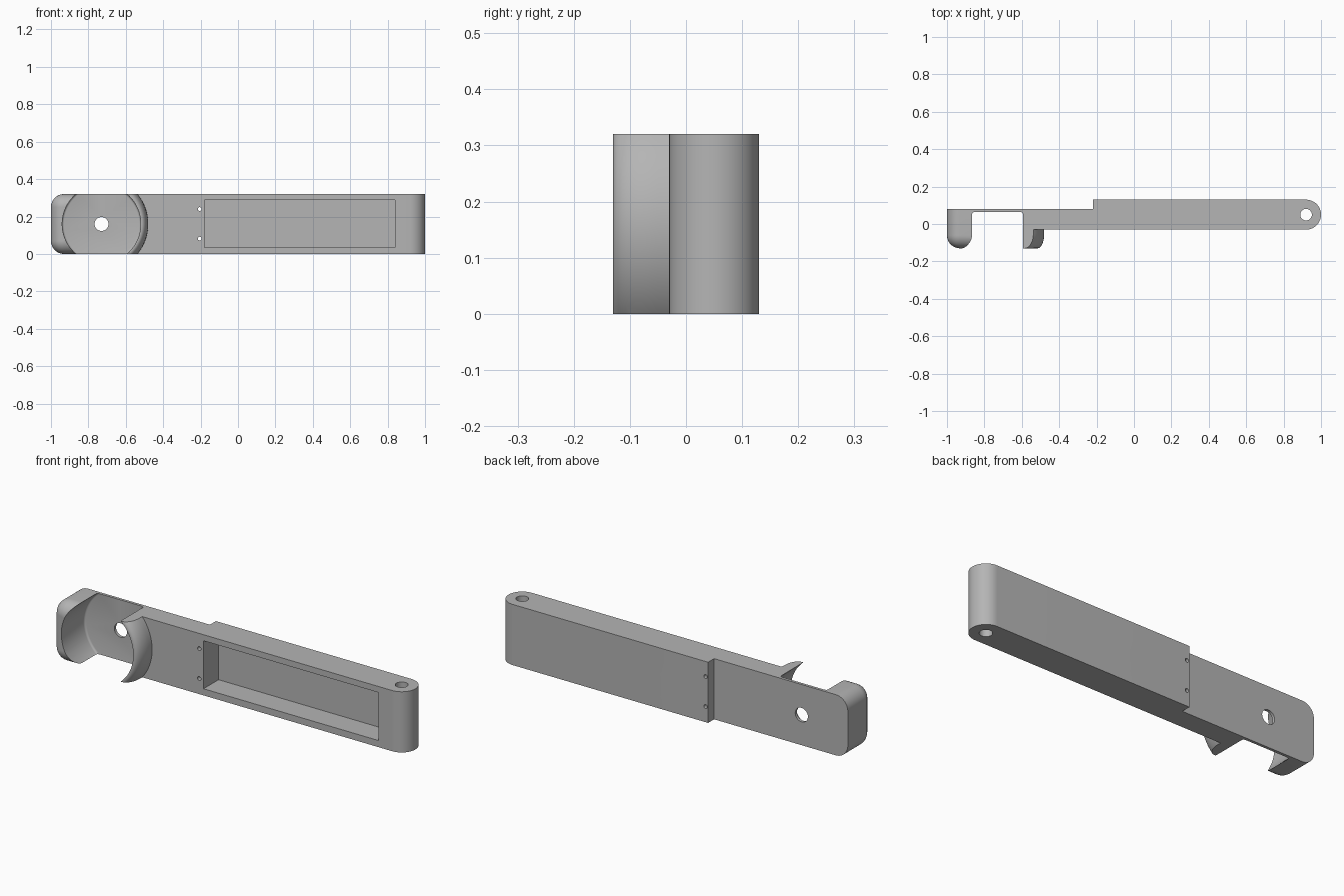
import bpy, bmesh, math
from mathutils import Matrix, Vector

if "Cube" in bpy.data.objects:
    bpy.data.objects.remove(bpy.data.objects["Cube"], do_unlink=True)

H = 0.32                                  # height of the bar
RING = Vector((-0.73, 0, H / 2))          # axis of the round pocket, along y
FRONT, BACK, THIN = -0.13, 0.13, 0.08     # y of the claws, bar back, plate back

grey = bpy.data.materials.new("plain grey")
grey.use_nodes = True
grey.diffuse_color = (0.46, 0.46, 0.46, 1)
grey.node_tree.nodes["Principled BSDF"].inputs["Base Color"].default_value = grey.diffuse_color


def finish(name, bm):
    bmesh.ops.remove_doubles(bm, verts=bm.verts, dist=1e-5)
    bmesh.ops.recalc_face_normals(bm, faces=bm.faces)
    mesh = bpy.data.meshes.new(name)
    bm.to_mesh(mesh)
    bm.free()
    mesh.materials.append(grey)
    ob = bpy.data.objects.new(name, mesh)
    bpy.context.collection.objects.link(ob)
    return ob


def loft(name, rings):
    """Closed solid through matching point rings."""
    bm = bmesh.new()
    loops = [[bm.verts.new(p) for p in ring] for ring in rings]
    n = len(loops[0])
    for a, b in zip(loops, loops[1:]):
        for i in range(n):
            j = (i + 1) % n
            bm.faces.new((a[i], a[j], b[j], b[i]))
    bm.faces.new(loops[0])
    bm.faces.new(loops[-1])
    return finish(name, bm)


def arc(cx, cy, r, start, end, steps):
    angles = [math.radians(start + (end - start) * i / steps) for i in range(steps + 1)]
    return [(cx + r * math.cos(a), cy + r * math.sin(a)) for a in angles]


def turned(name, profile, centre, steps=96, keep_x=None):
    """Solid turned about a y axis from (radius, y) pairs."""
    rings = [[(centre.x + r * math.cos(a), y, centre.z + r * math.sin(a))
              for a in (math.tau * i / steps for i in range(steps))] for r, y in profile]
    ob = loft(name, rings)
    if keep_x is not None:                # trim flat at both heights and on one side
        bm = bmesh.new()
        bm.from_mesh(ob.data)
        for co, no in (((0, 0, 0), (0, 0, -1)), ((0, 0, H), (0, 0, 1)), ((keep_x, 0, 0), (-1, 0, 0))):
            bmesh.ops.bisect_plane(bm, geom=bm.verts[:] + bm.edges[:] + bm.faces[:],
                                   plane_co=co, plane_no=no, clear_outer=True)
            bmesh.ops.holes_fill(bm, edges=[e for e in bm.edges if e.is_boundary])
        bmesh.ops.recalc_face_normals(bm, faces=bm.faces)
        bm.to_mesh(ob.data)
        bm.free()
    return ob


def box(name, low, high):
    bm = bmesh.new()
    low, high = Vector(low), Vector(high)
    bmesh.ops.create_cube(bm, size=1, matrix=Matrix.Translation((low + high) / 2)
                          @ Matrix.Diagonal((high - low).to_4d()))
    return finish(name, bm)


def combine(target, other, operation):
    other.hide_render = True
    mod = target.modifiers.new(other.name, 'BOOLEAN')
    mod.operation, mod.solver, mod.object = operation, 'EXACT', other
    bpy.ops.object.select_all(action='DESELECT')
    bpy.context.view_layer.objects.active = target
    target.select_set(True)
    bpy.ops.object.modifier_apply(modifier=mod.name)
    bpy.data.objects.remove(other, do_unlink=True)


# Long bar with a stepped back and one rounded end
outline = [(-0.73, FRONT + 0.1)] + arc(0.92, 0.05, 0.08, -90, 90, 32) + [
    (-0.22, BACK), (-0.22, THIN), (-0.73, THIN)]
handle = loft("handle_body", [[(x, y, z) for x, y in outline] for z in (0, H)])

# Rounded end jaw: outline shrinks towards the front for the fillet
R = 0.07


def jaw_ring(y, inset):
    r = max(R - inset, 0.0005)
    left, low, high = -1 + inset, inset, H - inset
    pts = [(-0.73, high)] + arc(left + r, high - r, r, 90, 180, 12)
    pts += arc(left + r, low + r, r, 180, 270, 12) + [(-0.73, low)]
    return [(x, y, z) for x, z in pts]


rings = [jaw_ring(THIN, 0)]
for i in range(13):
    a = math.pi / 2 * i / 12
    rings.append(jaw_ring(FRONT + R - R * math.sin(a), R * (1 - math.cos(a))))
combine(handle, loft("end_jaw", rings), 'UNION')

# Curved claw facing the jaw, rounded on its outside
claw = [(0.25, 0.0)]
for i in range(13):
    a = math.pi / 2 * i / 12
    claw.append((0.215 + 0.035 * math.cos(a), -0.05 + (FRONT + 0.05) * math.sin(a)))
combine(handle, turned("claw", claw, RING, keep_x=-0.62), 'UNION')

# Round pocket with a softened floor edge
pocket = [(0.2, 0.065), (0.205, 0.0635), (0.2085, 0.06), (0.21, 0.055), (0.21, -0.2)]
combine(handle, turned("round_pocket", pocket, RING), 'DIFFERENCE')

# Long rectangular recess in the front
combine(handle, box("long_recess", (-0.18, -0.2, 0.035), (0.84, 0.095, 0.288)), 'DIFFERENCE')

# Through holes: plate centre, two pin holes and the vertical hinge hole
for name, x, z, r in (("centre_hole", -0.73, 0.16, 0.037),
                      ("lower_pin_hole", -0.205, 0.082, 0.01),
                      ("upper_pin_hole", -0.205, 0.24, 0.01)):
    combine(handle, turned(name, [(r, -0.3), (r, 0.3)], Vector((x, 0, z)), 32), 'DIFFERENCE')
circle = arc(0.92, 0.05, 0.031, 0, 360, 32)[:-1]
combine(handle, loft("hinge_hole", [[(x, y, z) for x, y in circle] for z in (-0.1, 0.5)]), 'DIFFERENCE')

handle.select_set(True)
bpy.context.view_layer.objects.active = handle
bpy.ops.object.shade_smooth_by_angle(angle=math.radians(30))
